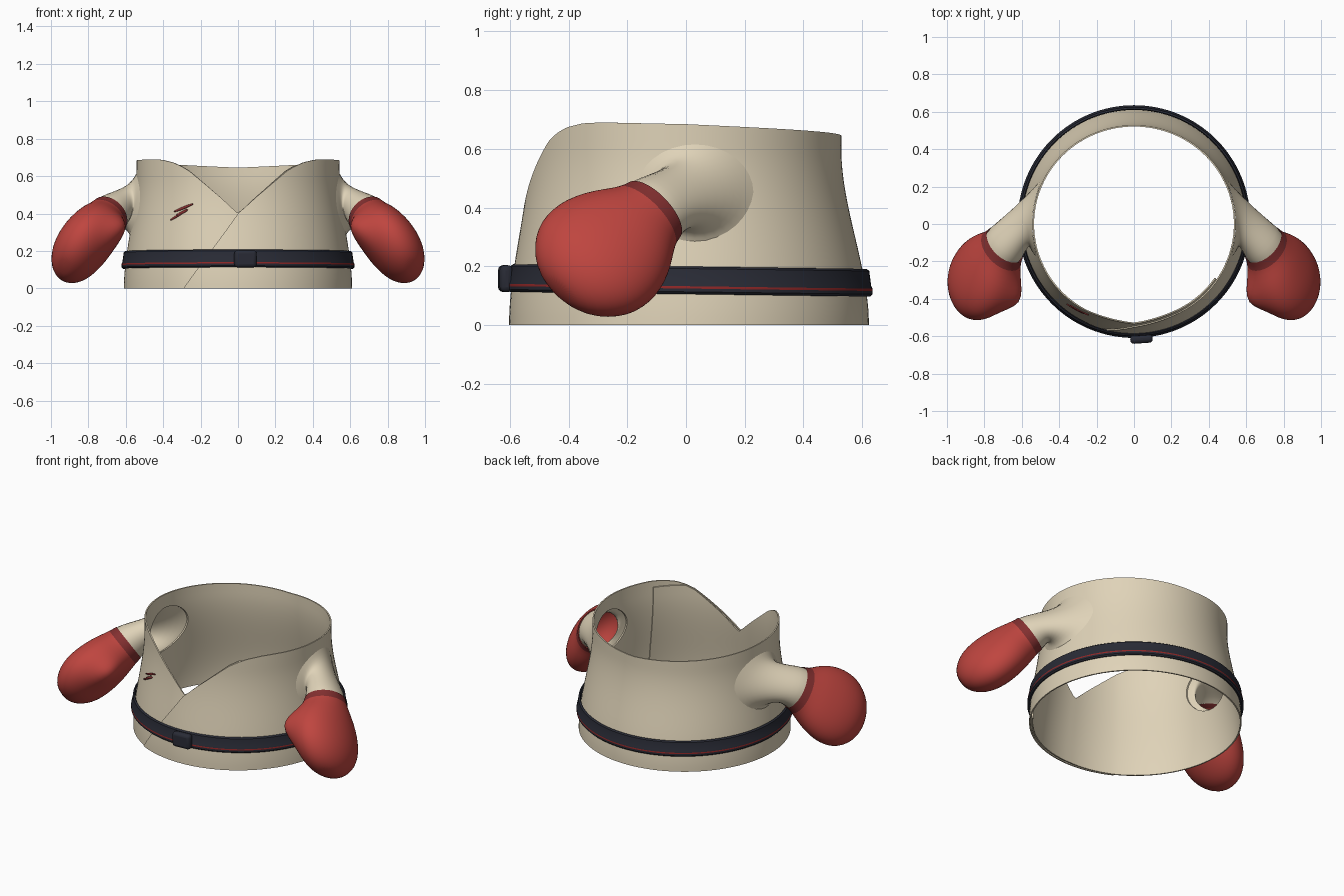
import bpy, bmesh, math
from mathutils import Vector

if "Cube" in bpy.data.objects:
    bpy.data.objects.remove(bpy.data.objects["Cube"], do_unlink=True)


def material(name, rgb):
    m = bpy.data.materials.new(name)
    m.use_nodes = True
    m.diffuse_color = (*rgb, 1)
    m.node_tree.nodes["Principled BSDF"].inputs["Base Color"].default_value = (*rgb, 1)
    return m


CREAM = material("cream_cloth", (0.74, 0.65, 0.48))
RED = material("mitten_red", (0.52, 0.06, 0.05))
DARK_RED = material("cuff_dark_red", (0.23, 0.03, 0.03))
NAVY = material("belt_navy", (0.022, 0.024, 0.036))
STRIPE = material("stripe_red", (0.27, 0.02, 0.02))


def finish(ob, mats, angle=40):
    for m in mats:
        ob.data.materials.append(m)
    bpy.ops.object.select_all(action="DESELECT")
    ob.select_set(True)
    bpy.context.view_layer.objects.active = ob
    bpy.ops.object.shade_smooth_by_angle(angle=math.radians(angle))
    return ob


def loft(name, rows, mats, closed=True, wrap_rows=False, row_mat=None, cap=False, angle=40):
    """Skin a list of equally long rows of points."""
    bm = bmesh.new()
    vs = [[bm.verts.new(p) for p in row] for row in rows]
    n = len(rows[0])
    for i in range(len(rows) if wrap_rows else len(rows) - 1):
        a, b = vs[i], vs[(i + 1) % len(vs)]
        for j in range(n if closed else n - 1):
            k = (j + 1) % n
            f = bm.faces.new((a[j], a[k], b[k], b[j]))
            f.material_index = row_mat(i) if row_mat else 0
    if cap:
        bm.faces.new(vs[-1])
    bmesh.ops.recalc_face_normals(bm, faces=bm.faces)
    me = bpy.data.meshes.new(name)
    bm.to_mesh(me)
    bm.free()
    ob = bpy.data.objects.new(name, me)
    bpy.context.collection.objects.link(ob)
    return finish(ob, mats, angle)


def interp(x, pts):
    for (x0, y0), (x1, y1) in zip(pts, pts[1:]):
        if x <= x1:
            return y0 + (y1 - y0) * (x - x0) / (x1 - x0)
    return pts[-1][1]


# Jacket surface: angle a runs from the front centre towards +x
def body(a, z, off=0.0):
    t = min(max(z / 0.6, 0), 1)
    t = t * t * (3 - 2 * t)
    r = 0.61 - 0.081 * t + off
    return Vector((r * math.sin(a) * (1 + 0.025 * t), 0.013 * (1 - t) - r * math.cos(a), z))


NECKLINE = [(0, 0.40), (0.17, 0.485), (0.34, 0.56), (0.5, 0.627), (0.6, 0.654),
            (0.7, 0.673), (0.85, 0.687), (1.0, 0.69), (1.57, 0.684), (math.pi, 0.645)]
TURN = 2 * math.pi
END = TURN + 0.97
OVERLAP = [(-0.5, 0.008), (1.2, 0), (TURN - 0.5, 0), (TURN, -0.012), (END, -0.012)]


def top_edge(a):
    if a > TURN:
        return min(interp(a - TURN, NECKLINE), 0.655)
    return interp(min(a, TURN - a), NECKLINE)


# Jacket body: one wrapped strip, the outer flap crossing over the inner panel
COLS, ROWS = 200, 24
rows = []
for i in range(ROWS + 1):
    v = i / ROWS
    start = -0.49 * (1 - v)
    row = []
    for j in range(COLS + 1):
        u = j / COLS
        a = start + (END - start) * u
        row.append(body(a, v * top_edge(END * u), interp(a, OVERLAP)))
    rows.append(row)
jacket = loft("jacket_body", rows, [CREAM], closed=False)
solid = jacket.modifiers.new("thickness", "SOLIDIFY")
solid.thickness = 0.008
solid.offset = -1

# Armholes cut straight through both sides
ARM_Y, ARM_Z = 0.03, 0.45
bpy.ops.mesh.primitive_cylinder_add(vertices=48, radius=1, depth=2,
                                    location=(0, ARM_Y, ARM_Z), rotation=(0, math.pi / 2, 0))
cutter = bpy.context.object
cutter.name = "armhole_cutter"
cutter.scale = (0.148, 0.183, 1)
cutter.hide_render = True
cut = jacket.modifiers.new("armholes", "BOOLEAN")
cut.operation = "DIFFERENCE"
cut.solver = "EXACT"
cut.object = cutter
bpy.ops.object.select_all(action="DESELECT")
jacket.select_set(True)
bpy.context.view_layer.objects.active = jacket
for name in ("thickness", "armholes"):
    bpy.ops.object.modifier_apply(modifier=name)
bpy.data.objects.remove(cutter, do_unlink=True)
bpy.ops.object.shade_smooth_by_angle(angle=math.radians(40))

# Frame of the forearm: d along it, n across its thin side, w across its wide side
CUFF = Vector((0.69, -0.11, 0.39))
ROLL = 0.28
d = Vector((0.50, -0.66, -0.57)).normalized()
flat = (Vector((1, 0, 0)) - d * d.x).normalized()
n = flat * math.cos(ROLL) + d.cross(flat) * math.sin(ROLL)
w = d.cross(n)
SEG = 32
angles = [TURN * k / SEG for k in range(SEG)]


def ring(s, hn, hw):
    return [CUFF + d * s + n * hn * math.cos(t) + w * hw * math.sin(t) for t in angles]


def armhole(scale, out):
    pts = []
    for t in angles:
        y = ARM_Y + 0.2 * scale * math.cos(t)
        z = ARM_Z + 0.165 * scale * math.sin(t)
        a = math.pi / 2 + math.asin(y / 0.54)
        pts.append(Vector((body(a, z, 0.001 + out).x, y, z)))
    return pts


def bezier(p, q, r, s, t):
    m = 1 - t
    return p * m**3 + q * 3 * m * m * t + r * 3 * m * t * t + s * t**3


# Sleeve rows flare from the armhole into the cuff
base, flare = armhole(1, 0), armhole(0.7, 0.025)
inner, end = ring(-0.07, 0.108, 0.122), ring(0.01, 0.108, 0.126)
sleeve_rows = [[bezier(*c, i / 12) for c in zip(base, flare, inner, end)] for i in range(13)]

# Mitten: position along the forearm, half thickness, half width
MITT = [(0, 0.112, 0.13), (0.045, 0.118, 0.14), (0.1, 0.128, 0.176),
        (0.15, 0.136, 0.204), (0.21, 0.141, 0.226), (0.27, 0.143, 0.234), (0.33, 0.138, 0.228),
        (0.38, 0.127, 0.207), (0.43, 0.104, 0.168), (0.468, 0.07, 0.115), (0.488, 0.03, 0.05)]


# Thumb: a soft bulge on the inner front of the mitten
THUMB = Vector((0.65, -0.36, 0.29))
THUMB_PUSH = Vector((-0.065, -0.06, 0.03))


def with_thumb(p):
    return p + THUMB_PUSH * math.exp(-((p - THUMB).length / 0.1) ** 2)


mitt_rows = [[with_thumb(p) for p in ring(*m)] for m in MITT]

for side, sx in (("left", 1), ("right", -1)):
    def flip(rs):
        return [[Vector((p.x * sx, p.y, p.z)) for p in r] for r in rs]
    loft(side + "_sleeve", flip(sleeve_rows), [CREAM], angle=180)
    mitt = loft(side + "_mitten", flip(mitt_rows), [RED, DARK_RED],
                row_mat=lambda i: 1 if i == 0 else 0, cap=True, angle=180)
    mitt.modifiers.new("smooth", "SUBSURF").levels = 1

# Belt: turned profile with a red stripe, tipped slightly down at the back
BELT = [(0.597, 0.19), (0.602, 0.199), (0.611, 0.192), (0.618, 0.14), (0.622, 0.132),
        (0.622, 0.124), (0.622, 0.113), (0.614, 0.105), (0.599, 0.11)]
belt_rows = []
for r, z in BELT:
    circle = [TURN * k / 128 for k in range(128)]
    belt_rows.append([(r * math.sin(t), 0.013 - r * math.cos(t), z + 0.008 * math.cos(t))
                      for t in circle])
loft("belt", belt_rows, [NAVY, STRIPE], wrap_rows=True, row_mat=lambda i: 1 if i == 4 else 0)

# Buckle
bpy.ops.mesh.primitive_cube_add(size=1, location=(0.04, -0.615, 0.158), rotation=(0, 0, 0.07))
buckle = bpy.context.object
buckle.name = "belt_buckle"
buckle.scale = (0.12, 0.045, 0.092)
bpy.ops.object.transform_apply(location=False, rotation=False, scale=True)
bevel = buckle.modifiers.new("bevel", "BEVEL")
bevel.width = 0.018
bevel.segments = 3
finish(buckle, [NAVY])

# Slanted scratch strokes on the right chest
STROKES = [(-0.355, 0.365, -0.275, 0.42), (-0.34, 0.41, -0.245, 0.45), (-0.325, 0.392, -0.27, 0.418)]
for k, (x0, z0, x1, z1) in enumerate(STROKES):
    edges = [[], []]
    for i in range(9):
        t = i / 8
        z = z0 + (z1 - z0) * t
        a = math.asin((x0 + (x1 - x0) * t) / 0.56)
        half = 0.003 + 0.004 * math.sin(math.pi * t)
        for e, sgn in zip(edges, (-1, 1)):
            e.append(body(a, z + sgn * half, 0.001))
    stroke = loft("chest_stroke_%d" % (k + 1), edges, [DARK_RED], closed=False)
    plate = stroke.modifiers.new("plate", "SOLIDIFY")
    plate.thickness = 0.008
    plate.offset = 0
